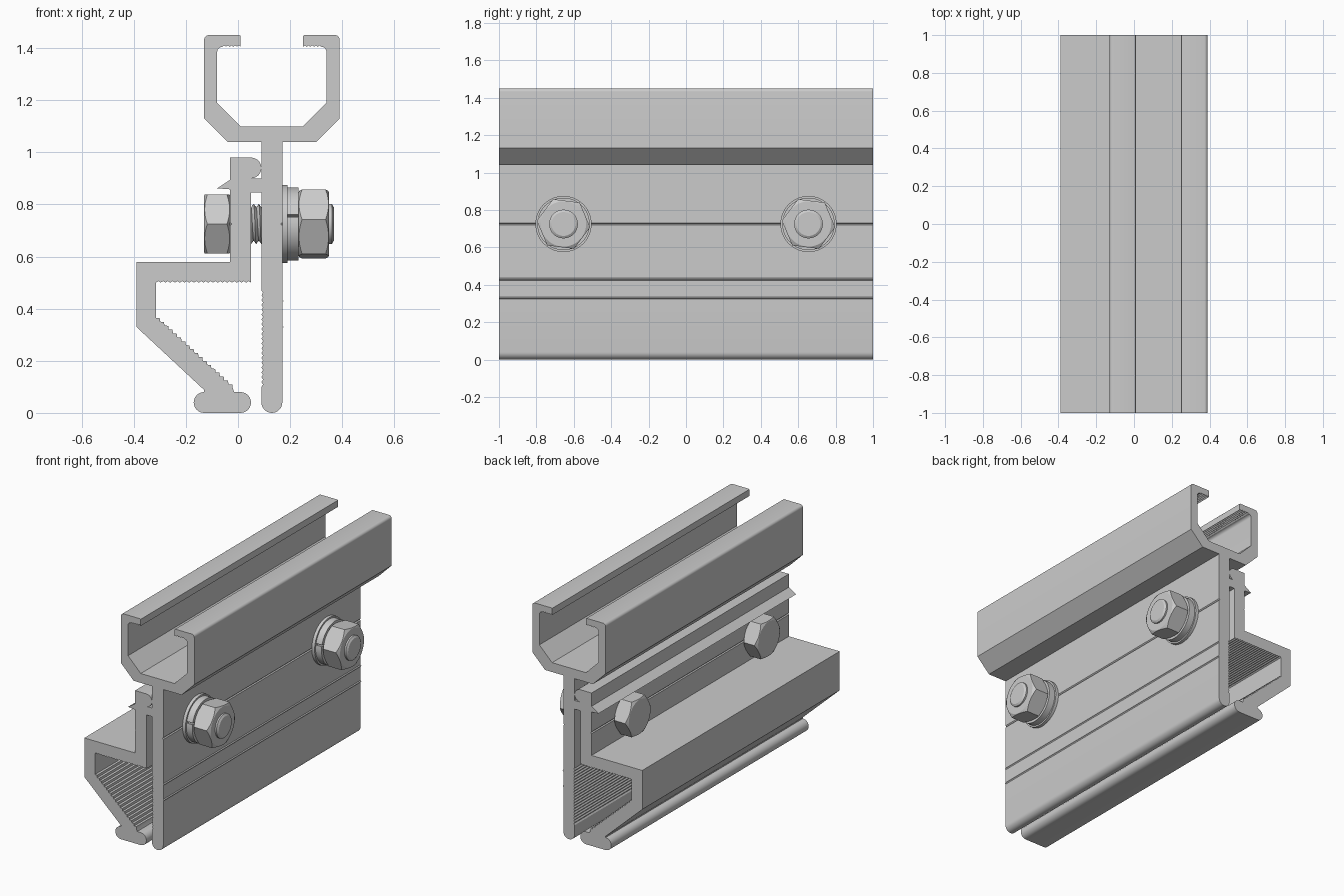
import bpy, bmesh
from math import sin, cos, pi, radians

if "Cube" in bpy.data.objects:
    bpy.data.objects.remove(bpy.data.objects["Cube"])

BOLT_Z, BOLT_Y = 0.725, 0.655


def finish(name, bm):
    bmesh.ops.remove_doubles(bm, verts=bm.verts, dist=1e-5)
    bmesh.ops.recalc_face_normals(bm, faces=bm.faces)
    me = bpy.data.meshes.new(name)
    bm.to_mesh(me)
    bm.free()
    ob = bpy.data.objects.new(name, me)
    bpy.context.collection.objects.link(ob)
    bpy.ops.object.select_all(action='DESELECT')
    ob.select_set(True)
    bpy.context.view_layer.objects.active = ob
    bpy.ops.object.shade_smooth_by_angle(angle=radians(30))
    return ob


def arc(cx, cz, r, a0, a1, n=6):
    return [(cx + r * cos(radians(a0 + (a1 - a0) * i / n)),
             cz + r * sin(radians(a0 + (a1 - a0) * i / n))) for i in range(n + 1)]


def teeth(a, b, n, d):
    """Sawtooth line from a to b, notched d to the left of travel."""
    dx, dz = b[0] - a[0], b[1] - a[1]
    length = (dx * dx + dz * dz) ** 0.5
    pts = [a]
    for i in range(n):
        t = (i + 0.5) / n
        pts.append((a[0] + dx * t - dz / length * d, a[1] + dz * t + dx / length * d))
        t = (i + 1) / n
        pts.append((a[0] + dx * t, a[1] + dz * t))
    return pts


def notch(x, z, d):
    return [(x, z - 0.006), (x + d, z), (x, z + 0.006)]


def extrusion(name, pts):
    bm = bmesh.new()
    face = bm.faces.new([bm.verts.new((x, -1, z)) for x, z in pts])
    res = bmesh.ops.extrude_face_region(bm, geom=[face], use_keep_orig=True)
    verts = [g for g in res['geom'] if isinstance(g, bmesh.types.BMVert)]
    bmesh.ops.translate(bm, verts=verts, vec=(0, 2, 0))
    return finish(name, bm)


def skin(name, rows, closed=True, caps=True):
    """Join rows of points into a surface; closed wraps each row."""
    bm = bmesh.new()
    rows = [[bm.verts.new(p) for p in row] for row in rows]
    n = len(rows[0])
    for a, b in zip(rows, rows[1:]):
        for j in range(n if closed else n - 1):
            k = (j + 1) % n
            bm.faces.new((a[j], a[k], b[k], b[j]))
    if caps:
        bm.faces.new(rows[0])
        bm.faces.new(rows[-1])
    return finish(name, bm)


def polar(x, r, a, y):
    return (x, y + r * cos(a), BOLT_Z + r * sin(a))


def hex_block(name, x0, x1, radius, rot, y, n=48):
    """Hexagonal prism with conical chamfers on both ends."""
    flat = radius * cos(pi / 6)
    ra = flat * 0.97
    rows = [[], [], [], []]
    for i in range(n):
        t = 2 * pi * i / n
        rh = flat / cos((t % (pi / 3)) - pi / 6)
        cut = (rh - ra) * 0.6
        for row, x, r in zip(rows, (x0, x0 + cut, x1 - cut, x1), (ra, rh, rh, ra)):
            row.append(polar(x, r, t + rot, y))
    return skin(name, rows)


def washer(name, x0, x1, r0, r1, y, gap_at=pi, gap=0.0, n=48):
    rows = []
    for i in range(n + 1):
        a = gap_at + gap / 2 + (2 * pi - gap) * i / n
        rows.append([polar(x, r, a, y) for x, r in ((x0, r0), (x0, r1), (x1, r1), (x1, r0))])
    return skin(name, rows, caps=gap > 0)


def threaded_shaft(name, x0, x1, r_root, r_crest, pitch, y, n=32):
    """Helical ridge; the ends are clamped flat and capped."""
    count = int((x1 - x0) / pitch) * 2 + 4
    rows = []
    for i in range(-2, count):
        row = []
        for j in range(n + 1):
            x = x0 + pitch * (i / 2 + j / n)
            row.append(polar(min(max(x, x0), x1), r_crest if i % 2 else r_root, 2 * pi * j / n, y))
        rows.append(row)
    skin(name, rows, closed=False, caps=False)
    # plain end with a small chamfer
    ring = [[polar(x, r, 2 * pi * j / n, y) for j in range(n)]
            for x, r in ((x1 - 0.012, r_crest), (x1, r_crest), (x1 + 0.008, r_root))]
    skin(name + "_end", ring)


# Rail: open channel on a flat stem
half = [(0.17, 1.04), (0.30, 1.04), (0.39, 1.13)]
half += arc(0.372, 1.432, 0.018, 0, 90)
half += arc(0.256, 1.444, 0.006, 90, 180, 3)
half += teeth((0.25, 1.405), (0.32, 1.405), 5, 0.006)
half += arc(0.32, 1.385, 0.02, 90, 0)[1:]
half += [(0.34, 1.19), (0.25, 1.10)]
rail = half + [(0.26 - x, z) for x, z in reversed(half)]
rail += [(0.09, 0.90), (0.05, 0.90), (0.05, 0.845), (0.09, 0.845)]
rail += teeth((0.09, 0.47), (0.09, 0.10), 20, 0.006)
rail += arc(0.13, 0.04, 0.04, 180, 360, 14)
rail += notch(0.17, 0.33, 0.005) + notch(0.17, 0.43, 0.005) + notch(0.17, BOLT_Z, -0.006)
extrusion("channel_rail", rail)

# Clamp: hooked plate with a bent, serrated jaw
clamp = [(-0.03, 0.98)]
clamp += arc(0.05, 0.94, 0.04, 90, -90, 12)
clamp += teeth((0.05, 0.50), (-0.315, 0.50), 20, -0.006)
clamp += teeth((-0.315, 0.365), (-0.02, 0.095), 18, 0.009)
clamp += [(-0.015, 0.08)]
clamp += arc(0.01, 0.04, 0.04, 90, -90, 12)
clamp += arc(-0.13, 0.04, 0.04, 270, 90, 12)
clamp += [(-0.13, 0.088), (-0.39, 0.33), (-0.39, 0.58), (-0.03, 0.58)]
clamp += notch(-0.03, BOLT_Z, 0.006)
clamp += [(-0.03, 0.858), (-0.08, 0.862), (-0.03, 0.895)]
extrusion("clamp_jaw", clamp)

# Two bolts with washers and nuts
for side, y in (("front", -BOLT_Y), ("back", BOLT_Y)):
    hex_block(side + "_bolt_head", -0.13, -0.03, 0.13, 0, y)
    threaded_shaft(side + "_bolt_shaft", -0.035, 0.36, 0.064, 0.077, 0.02, y)
    washer(side + "_flat_washer", 0.17, 0.19, 0.07, 0.15, y)
    washer(side + "_spring_washer", 0.19, 0.232, 0.07, 0.14, y, radians(167), radians(4))
    hex_block(side + "_nut", 0.232, 0.35, 0.144, radians(-7), y)
